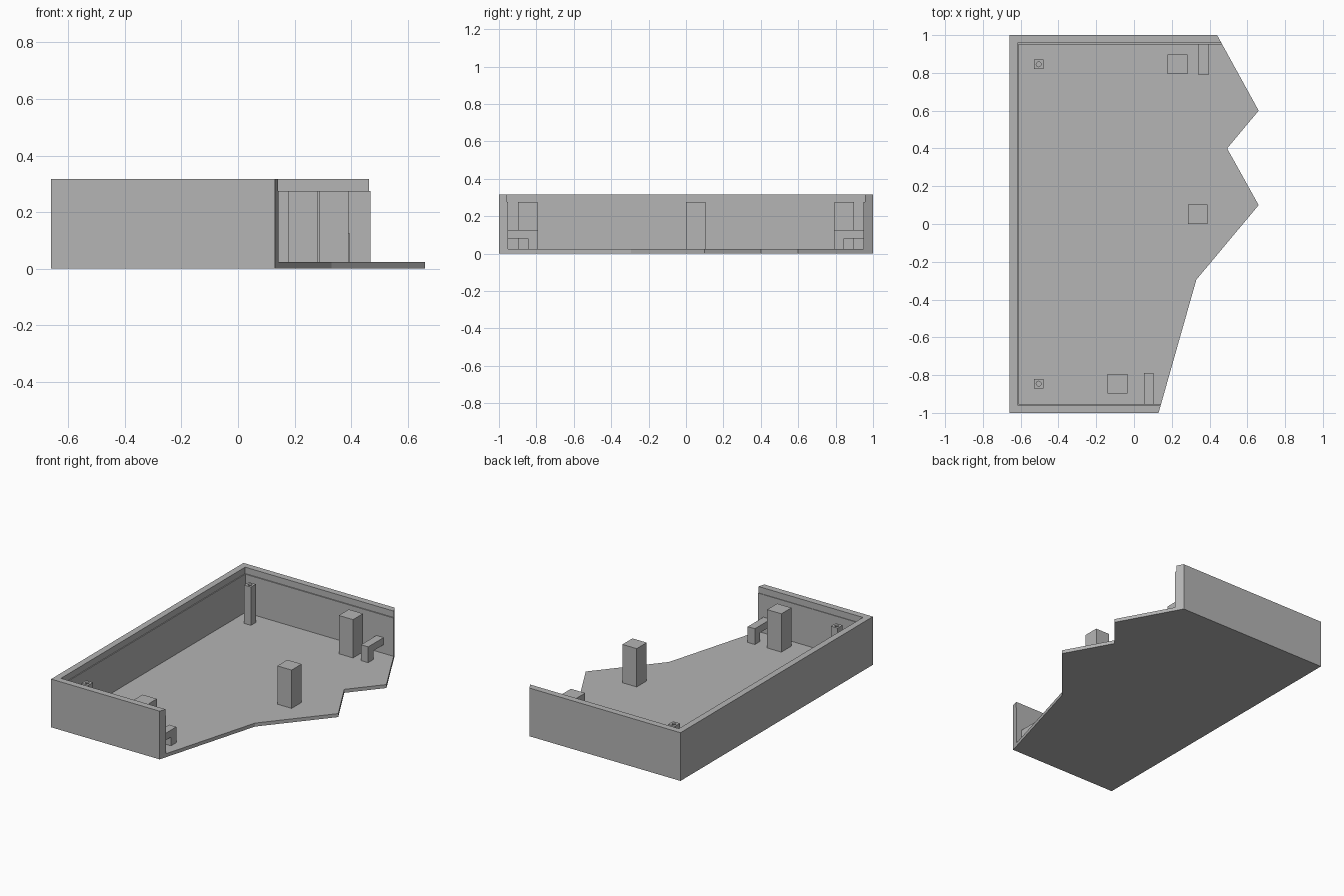
import bpy, bmesh
from mathutils import Vector

default = bpy.data.objects.get("Cube")
if default:
    bpy.data.objects.remove(default, do_unlink=True)

grey = bpy.data.materials.new("plain_grey")
grey.use_nodes = True
grey.diffuse_color = (0.46, 0.46, 0.46, 1)
grey.node_tree.nodes["Principled BSDF"].inputs["Base Color"].default_value = grey.diffuse_color

FLOOR, RIM, LEDGE = 0.023, 0.317, 0.275


def prism(name, points, push):
    """Extrude a flat polygon of 3D points along a vector."""
    bm = bmesh.new()
    face = bm.faces.new([bm.verts.new(p) for p in points])
    moved = bmesh.ops.extrude_face_region(bm, geom=[face], use_keep_orig=True)["geom"]
    bmesh.ops.translate(bm, vec=Vector(push),
                        verts=[g for g in moved if isinstance(g, bmesh.types.BMVert)])
    bmesh.ops.recalc_face_normals(bm, faces=bm.faces)
    mesh = bpy.data.meshes.new(name)
    bm.to_mesh(mesh)
    bm.free()
    mesh.materials.append(grey)
    obj = bpy.data.objects.new(name, mesh)
    bpy.context.collection.objects.link(obj)
    return obj


def box(name, x0, x1, y0, y1, z0, z1):
    base = [(x0, y0, z0), (x1, y0, z0), (x1, y1, z0), (x0, y1, z0)]
    return prism(name, base, (0, 0, z1 - z0))


def carve(target, cutter):
    cutter.hide_render = True
    mod = target.modifiers.new("carve", 'BOOLEAN')
    mod.operation, mod.solver, mod.object = 'DIFFERENCE', 'EXACT', cutter
    bpy.context.view_layer.objects.active = target
    bpy.ops.object.modifier_apply(modifier=mod.name)
    bpy.data.objects.remove(cutter, do_unlink=True)


# Tray: jagged outline, hollowed so that three walls remain
outline = [(-0.66, -1), (0.13, -1), (0.33, -0.295), (0.66, 0.1),
           (0.493, 0.4), (0.66, 0.6), (0.44, 1), (-0.66, 1)]
tray = prism("tray", [(x, y, 0) for x, y in outline], (0, 0, RIM))
carve(tray, box("cavity", -0.612, 1, -0.953, 0.95, FLOOR, 1))
carve(tray, box("rim_step", -0.618, 1, -0.957, 0.957, LEDGE, 1))

# Square support posts
for name, x, y in (("back_post", 0.23, 0.845), ("middle_post", 0.338, 0.052),
                   ("front_post", -0.087, -0.845)):
    box(name, x - 0.052, x + 0.052, y - 0.052, y + 0.052, FLOOR - 0.01, LEDGE)

# Thin screw posts with a bored hole, and hooked brackets against the walls
for name, side, bracket_x in (("front", -1, 0.052), ("back", 1, 0.342)):
    y = side * 0.845
    post = box(name + "_screw_post", -0.53, -0.48, y - 0.025, y + 0.025, FLOOR - 0.01, LEDGE)
    bpy.ops.mesh.primitive_cylinder_add(vertices=12, radius=0.013, depth=0.2,
                                        location=(-0.505, y, LEDGE))
    drill = bpy.context.object
    drill.data.materials.append(grey)
    carve(post, drill)

    hook = [(0.96, 0.127), (0.79, 0.127), (0.79, FLOOR - 0.01),
            (0.845, FLOOR - 0.01), (0.845, 0.08), (0.96, 0.08)]
    prism(name + "_bracket", [(bracket_x, side * v, z) for v, z in hook], (0.052, 0, 0))
